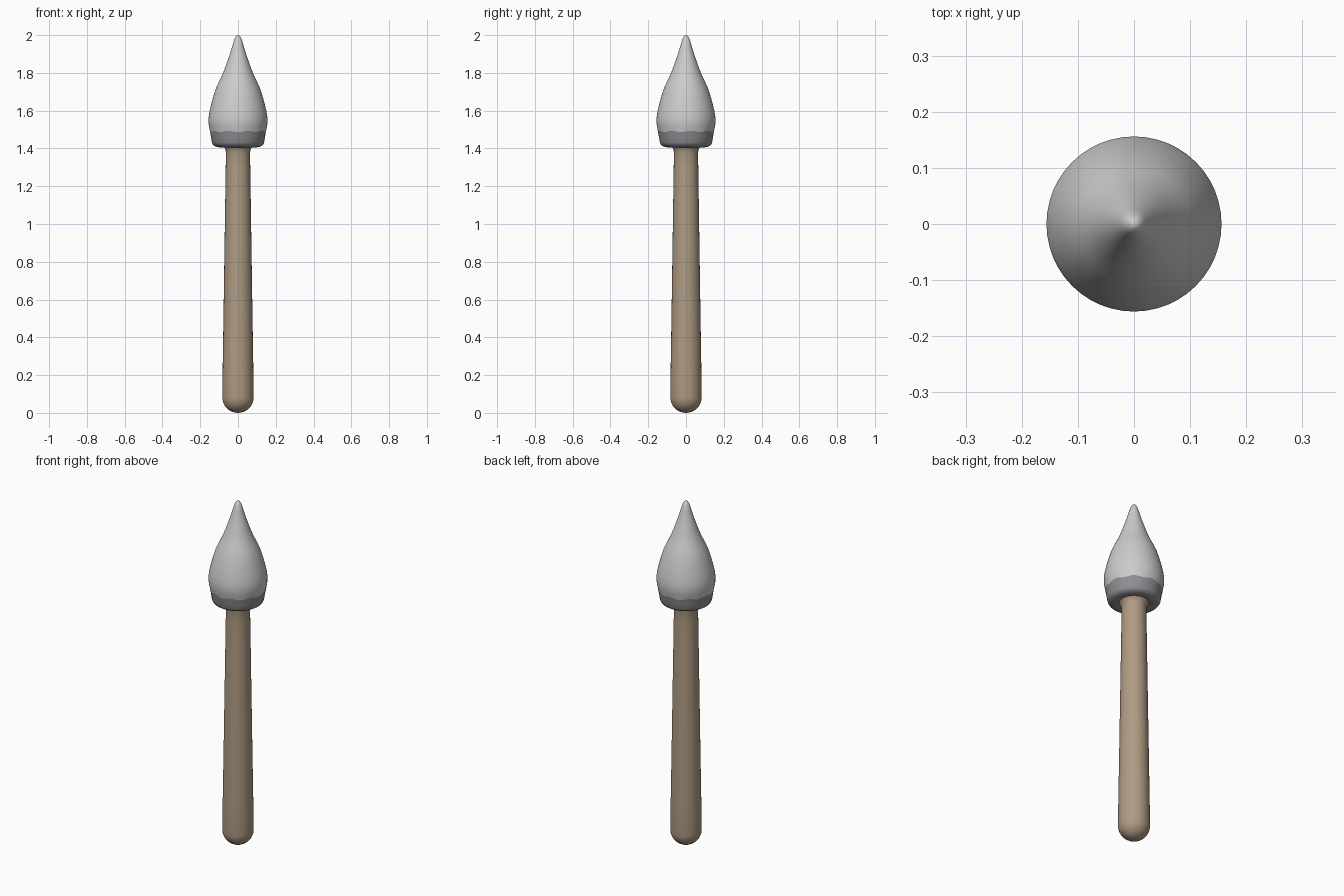
import bpy, bmesh, math

if "Cube" in bpy.data.objects:
    bpy.data.objects.remove(bpy.data.objects["Cube"])

SIDES = 48


def material(name, rgb):
    m = bpy.data.materials.new(name)
    m.diffuse_color = (*rgb, 1)
    m.use_nodes = True
    m.node_tree.nodes["Principled BSDF"].inputs["Base Color"].default_value = m.diffuse_color
    return m


def lathe(name, profile, mat=None, wavy_z=None):
    """Revolve (radius, z) points about the z axis; one ring may be wavy."""
    bm = bmesh.new()
    rings = []
    for r, z in profile:
        if r == 0:
            rings.append([bm.verts.new((0, 0, z))] * SIDES)
            continue
        ring = []
        for i in range(SIDES):
            a = math.tau * i / SIDES
            dz = 0.004 * math.sin(9 * a) if z == wavy_z else 0
            ring.append(bm.verts.new((r * math.cos(a), r * math.sin(a), z + dz)))
        rings.append(ring)
    for low, high in zip(rings, rings[1:]):
        for i in range(SIDES):
            j = (i + 1) % SIDES
            corners = dict.fromkeys((low[i], low[j], high[j], high[i]))
            bm.faces.new(list(corners))
    bmesh.ops.recalc_face_normals(bm, faces=bm.faces)
    me = bpy.data.meshes.new(name)
    bm.to_mesh(me)
    bm.free()
    ob = bpy.data.objects.new(name, me)
    bpy.context.collection.objects.link(ob)
    if mat:
        me.materials.append(mat)
    bpy.context.view_layer.objects.active = ob
    ob.select_set(True)
    bpy.ops.object.shade_smooth_by_angle(angle=math.radians(50))
    ob.select_set(False)
    return ob


wood = material("wood", (0.43, 0.33, 0.23))
dark = material("dark_metal", (0.28, 0.28, 0.30))

# Tapered handle with a rounded butt and a slight flare under the head
R = 0.083
butt = [(R * math.sin(t), R - R * math.cos(t))
        for t in (math.pi / 2 * k / 8 for k in range(1, 9))]
lathe("handle", [(0, 0)] + butt +
      [(0.081, 0.25), (0.077, 0.5), (0.071, 0.9), (0.065, 1.3),
       (0.064, 1.38), (0.069, 1.4), (0.078, 1.412)], wood)

# Dark collar with a rounded lower rim
lathe("collar", [(0.064, 1.418), (0.08, 1.41), (0.098, 1.406), (0.118, 1.41),
                 (0.132, 1.418), (0.138, 1.43), (0.142, 1.455),
                 (0.148, 1.49)], dark, wavy_z=1.49)

# Swelling head narrowing to a blunt tip
lathe("pointed_head", [(0.148, 1.49), (0.153, 1.515), (0.156, 1.535),
                       (0.156, 1.56), (0.152, 1.59), (0.143, 1.63),
                       (0.132, 1.67), (0.118, 1.715), (0.1, 1.755),
                       (0.083, 1.79), (0.067, 1.83), (0.043, 1.9),
                       (0.028, 1.95), (0.019, 1.98), (0.01, 1.995),
                       (0, 2.0)], wavy_z=1.49)
